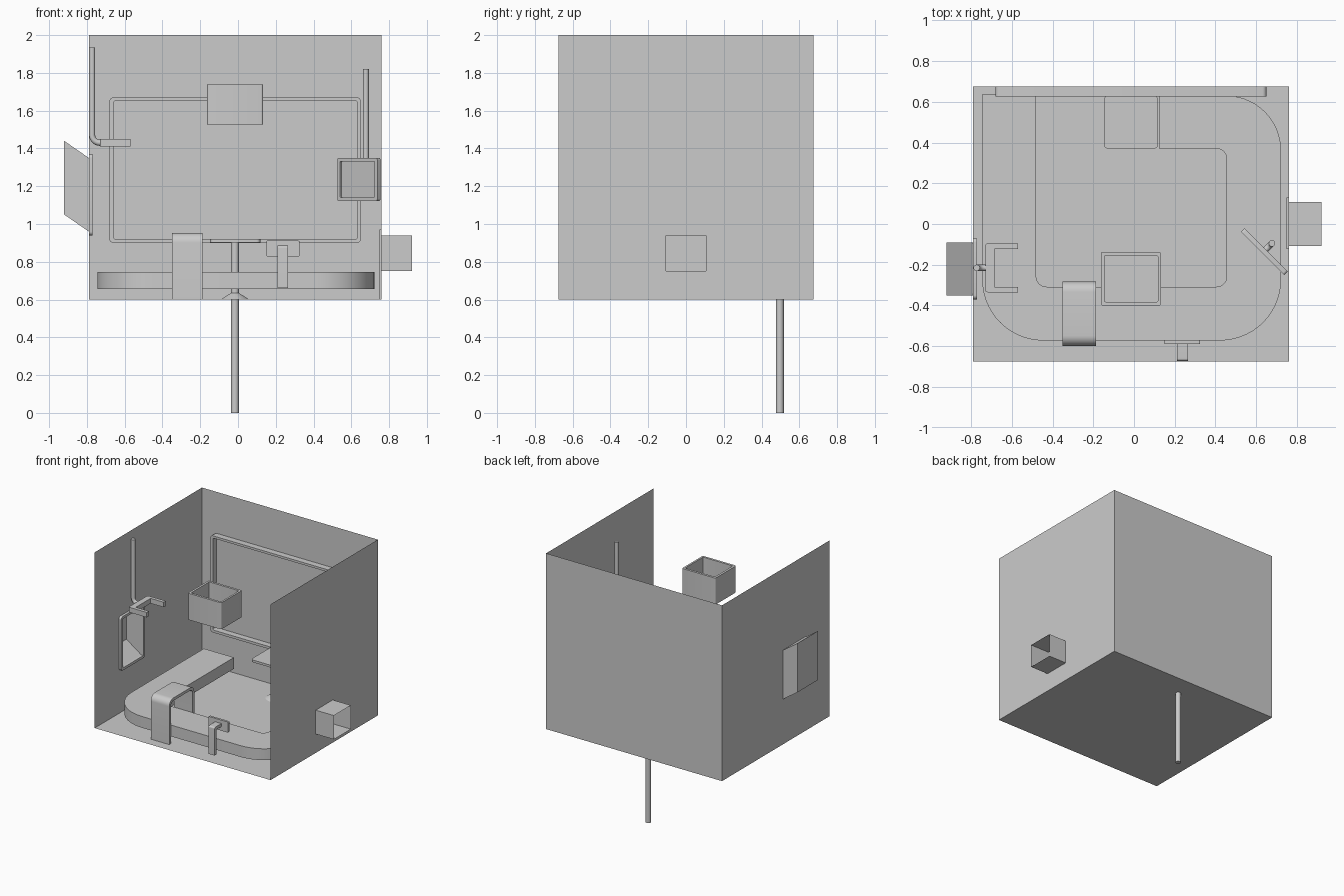
import bpy, bmesh, math
from mathutils import Vector, Matrix

if "Cube" in bpy.data.objects:
    bpy.data.objects.remove(bpy.data.objects["Cube"])

# column axes (u, v, normal) for each drawing plane
PLANES = {'xy': ((1, 0, 0), (0, 1, 0), (0, 0, 1)),
          'xz': ((1, 0, 0), (0, 0, 1), (0, -1, 0)),
          'yz': ((0, 1, 0), (0, 0, 1), (1, 0, 0))}


def fillet(pts, closed=True, steps=8):
    """Points are (position, radius); corners become arcs."""
    out, n = [], len(pts)
    for i, (p, r) in enumerate(pts):
        p = Vector(p).to_3d()
        if r == 0 or (not closed and i in (0, n - 1)):
            out.append(p)
            continue
        a = (Vector(pts[i - 1][0]).to_3d() - p).normalized()
        b = (Vector(pts[(i + 1) % n][0]).to_3d() - p).normalized()
        half = a.angle(b) / 2
        c = p + (a + b).normalized() * (r / math.sin(half))
        s = (p + a * (r / math.tan(half)) - c).normalized()
        e = (p + b * (r / math.tan(half)) - c).normalized()
        out += [c + s.slerp(e, k / steps) * r for k in range(steps + 1)]
    return out


def rect(u0, u1, v0, v1, r=0):
    return fillet([((u0, v0), r), ((u1, v0), r), ((u1, v1), r), ((u0, v1), r)], steps=5)


def finish(ob):
    """Convert a curve to a clean mesh."""
    bpy.ops.object.select_all(action='DESELECT')
    ob.select_set(True)
    bpy.context.view_layer.objects.active = ob
    bpy.ops.object.convert(target='MESH')
    ob = bpy.context.object
    bm = bmesh.new()
    bm.from_mesh(ob.data)
    bmesh.ops.remove_doubles(bm, verts=bm.verts, dist=1e-5)
    bmesh.ops.recalc_face_normals(bm, faces=bm.faces)
    bm.to_mesh(ob.data)
    bm.free()
    bpy.ops.object.shade_smooth_by_angle(angle=math.radians(35))
    return ob


def curve(name, dims, loops, closed):
    cu = bpy.data.curves.new(name, 'CURVE')
    cu.dimensions = dims
    for loop in loops:
        sp = cu.splines.new('POLY')
        sp.points.add(len(loop) - 1)
        for q, p in zip(sp.points, loop):
            q.co = (*p, 1)
        sp.use_cyclic_u = closed
    ob = bpy.data.objects.new(name, cu)
    bpy.context.collection.objects.link(ob)
    return ob


def plate(name, plane, loops, w0, w1, matrix=None):
    """Extrude outline loops (later loops are holes) from w0 to w1."""
    ob = curve(name, '2D', loops, True)
    ob.data.fill_mode = 'BOTH'
    ob.data.extrude = abs(w1 - w0) / 2
    u, v, n = map(Vector, PLANES[plane])
    m = Matrix((u, v, n)).transposed().to_4x4()
    # w is measured along the positive world axis
    m.translation = Vector([abs(c) for c in n]) * (w0 + w1) / 2
    ob.matrix_world = (matrix or Matrix()) @ m
    return finish(ob)


def pipe(name, pts, radius):
    ob = curve(name, '3D', [fillet(pts, closed=False)], False)
    ob.data.bevel_depth = radius
    ob.data.bevel_resolution = 4
    ob.data.use_fill_caps = True
    return finish(ob)


def sheet(name, quads):
    """Thin surface from quads."""
    bm = bmesh.new()
    for q in quads:
        bm.faces.new([bm.verts.new(p) for p in q])
    bmesh.ops.remove_doubles(bm, verts=bm.verts, dist=1e-5)
    me = bpy.data.meshes.new(name)
    bm.to_mesh(me)
    bm.free()
    bpy.context.collection.objects.link(bpy.data.objects.new(name, me))


def ring_quads(a, b):
    return [(a[i], a[(i + 1) % 4], b[(i + 1) % 4], b[i]) for i in range(4)]


def yz_loop(x, y0, y1, z0, z1):
    return [(x, y0, z0), (x, y1, z0), (x, y1, z1), (x, y0, z1)]


XL, XR, Y, Z0, Z1 = -0.79, 0.76, 0.675, 0.6, 2.0

# room shell: floor, back wall, side walls with openings
sheet("floor", [[(XL, -Y, Z0), (XR, -Y, Z0), (XR, Y, Z0), (XL, Y, Z0)]])
sheet("back_wall", [[(XL, Y, Z0), (XR, Y, Z0), (XR, Y, Z1), (XL, Y, Z1)]])
left_hole = yz_loop(XL, -0.35, -0.09, 0.96, 1.35)
right_hole = yz_loop(XR, -0.107, 0.107, 0.75, 0.94)
sheet("left_wall", [q[::-1] for q in ring_quads(yz_loop(XL, -Y, Y, Z0, Z1), left_hole)])
sheet("right_wall", ring_quads(yz_loop(XR, -Y, Y, Z0, Z1), right_hole))

# ducts leaving the side walls
left_end = yz_loop(-0.92, -0.35, -0.09, 1.05, 1.44)
sheet("left_window_box", [q[::-1] for q in ring_quads(left_hole, left_end) + [left_end]])
sheet("right_duct", ring_quads(right_hole, yz_loop(0.92, -0.107, 0.107, 0.75, 0.94)))

# frames on the walls
plate("left_window_frame", 'yz', [rect(-0.37, -0.07, 0.94, 1.37, 0.02),
                                  rect(-0.35, -0.09, 0.96, 1.35)], XL, -0.77)
plate("right_duct_panel", 'yz', [rect(-0.122, 0.13, Z0, 0.97),
                                 rect(-0.107, 0.107, 0.75, 0.94)], 0.748, XR)
plate("back_window_frame", 'xz', [rect(-0.68, 0.65, 0.9, 1.67, 0.02),
                                  rect(-0.66, 0.633, 0.92, 1.652, 0.012)], 0.625, Y)

# wrap-around bench
plate("bench", 'xy', [fillet([
    ((-0.745, 0.635), 0), ((-0.745, -0.572), 0.3), ((0.722, -0.572), 0.3),
    ((0.722, 0.63), 0.27), ((0.122, 0.63), 0), ((0.122, 0.37), 0),
    ((0.455, 0.37), 0.05), ((0.455, -0.308), 0.05),
    ((-0.48, -0.308), 0.05), ((-0.48, 0.635), 0)], steps=14)], 0.655, 0.745)

# table on a pole that passes through the floor
plate("table_top", 'xy', [rect(-0.147, 0.118, 0.37, 0.63, 0.02)], 0.902, 0.92)
pipe("table_pole", [((-0.016, 0.497, 0), 0), ((-0.016, 0.497, 0.905), 0)], 0.021)
bpy.ops.mesh.primitive_cone_add(vertices=24, radius1=0.075, radius2=0.021, depth=0.035,
                                location=(-0.016, 0.497, 0.6175))
bpy.context.object.name = "pole_collar"

# step arch straddling the front of the bench
t, r = 0.022, 0.05
plate("step_arch", 'yz', [fillet([
    ((-0.598, Z0), 0), ((-0.598, 0.952), r), ((-0.283, 0.952), r), ((-0.283, Z0), 0),
    ((-0.283 - t, Z0), 0), ((-0.283 - t, 0.952 - t), r - t),
    ((-0.598 + t, 0.952 - t), r - t), ((-0.598 + t, Z0), 0)])], -0.35, -0.187)

# small bracket with bent arm
plate("bracket_plate", 'xz', [rect(0.15, 0.325, 0.828, 0.912, 0.006)], -0.588, -0.57)
plate("bracket_arm", 'yz', [fillet([
    ((-0.672, 0.662), 0), ((-0.672, 0.885), 0.012), ((-0.585, 0.885), 0),
    ((-0.585, 0.86), 0), ((-0.65, 0.86), 0), ((-0.65, 0.662), 0)])], 0.21, 0.265)

# open-topped hanging bin
plate("bin_sides", 'xy', [rect(-0.163, 0.132, -0.4, -0.137, 0.01),
                          rect(-0.145, 0.117, -0.382, -0.155, 0.006)], 1.527, 1.738)
plate("bin_bottom", 'xy', [rect(-0.15, 0.122, -0.388, -0.15)], 1.527, 1.537)

# hanging fork on the left
pipe("fork_rod", [((-0.772, -0.215, 1.935), 0), ((-0.772, -0.215, 1.43), 0.04),
                  ((-0.71, -0.215, 1.43), 0)], 0.016)
plate("fork", 'xy', [fillet([
    ((-0.73, -0.335), 0.012), ((-0.57, -0.335), 0), ((-0.57, -0.308), 0),
    ((-0.685, -0.308), 0), ((-0.685, -0.122), 0), ((-0.57, -0.122), 0),
    ((-0.57, -0.095), 0), ((-0.73, -0.095), 0.012)])], 1.41, 1.45)

# hanging screen on the right, turned towards the front left
pipe("screen_rod", [((0.677, -0.095, 1.82), 0), ((0.677, -0.095, 1.31), 0.03),
                    ((0.645, -0.127, 1.31), 0)], 0.016)
turn = Matrix.Translation((0.64, -0.136, 0)) @ Matrix.Rotation(math.radians(-45), 4, 'Z')
plate("screen_bezel", 'xz', [rect(-0.15, 0.15, 1.122, 1.35, 0.012),
                             rect(-0.13, 0.13, 1.14, 1.332, 0.008)], -0.012, 0.012, turn)
plate("screen_panel", 'xz', [rect(-0.135, 0.135, 1.135, 1.337)], 0.0, 0.01, turn)
